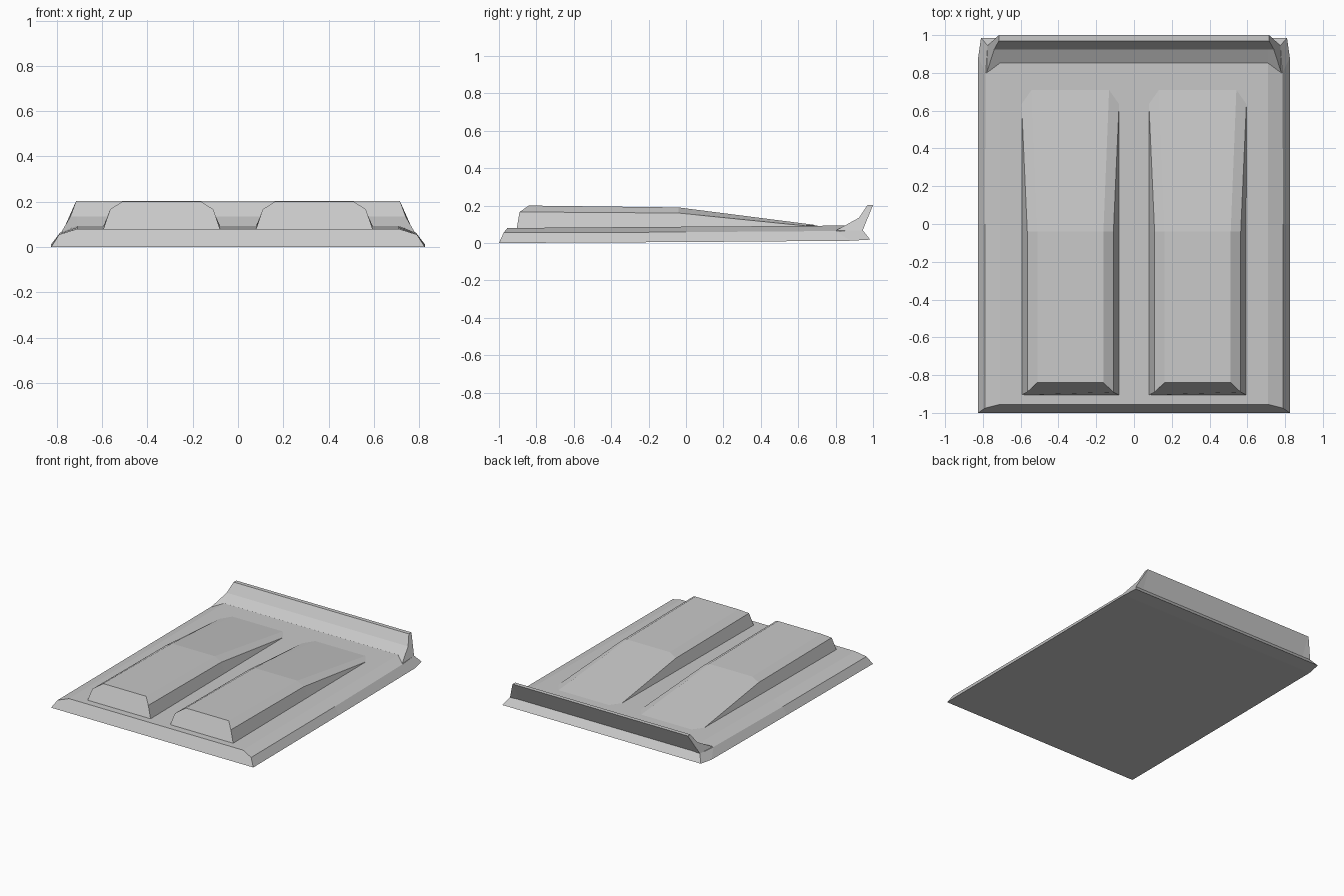
import bpy
import bmesh

cube = bpy.data.objects.get("Cube")
if cube:
    bpy.data.objects.remove(cube)

grey = bpy.data.materials.new("plain grey")
grey.use_nodes = True
colour = (0.58, 0.58, 0.58, 1)
grey.diffuse_color = colour
grey.node_tree.nodes["Principled BSDF"].inputs["Base Color"].default_value = colour


def loft(name, rings):
    """Skin a list of closed cross-sections and cap both ends."""
    bm = bmesh.new()
    loops = [[bm.verts.new(p) for p in ring] for ring in rings]
    n = len(loops[0])
    for a, b in zip(loops, loops[1:]):
        for i in range(n):
            j = (i + 1) % n
            bm.faces.new((a[i], a[j], b[j], b[i]))
    bm.faces.new(loops[0])
    bm.faces.new(loops[-1])
    bmesh.ops.remove_doubles(bm, verts=bm.verts, dist=0.0005)
    bmesh.ops.recalc_face_normals(bm, faces=bm.faces)
    mesh = bpy.data.meshes.new(name)
    bm.to_mesh(mesh)
    bm.free()
    mesh.materials.append(grey)
    obj = bpy.data.objects.new(name, mesh)
    bpy.context.collection.objects.link(obj)
    return obj


def symmetric(half, centre=0):
    """Close a half section (half width, y, z) with its mirrored side."""
    return ([(centre + x, y, z) for x, y, z in half]
            + [(centre - x, y, z) for x, y, z in reversed(half)])


# Panel with bevelled sides, a raked front and a drooping rear lip
loft("panel", [symmetric(s) for s in (
    [(0.825, -1.0, 0), (0.79, -0.975, 0.055), (0.71, -0.955, 0.08)],
    [(0.825, 0.0, 0.005), (0.79, 0.0, 0.058), (0.71, 0.0, 0.087)],
    [(0.825, 0.88, 0.012), (0.785, 0.8, 0.064), (0.71, 0.85, 0.093)],
    [(0.81, 0.985, 0.018), (0.775, 0.945, 0.068), (0.71, 0.94, 0.072)],
)])

# Two raised scoops that fade into the panel toward the rear
for side, sign in (("left", 1), ("right", -1)):
    loft(side + "_scoop", [symmetric(s, sign * 0.337) for s in (
        [(0.258, -0.905, 0.077), (0.228, -0.89, 0.166), (0.175, -0.84, 0.2)],
        [(0.258, -0.04, 0.084), (0.228, -0.04, 0.16), (0.175, -0.04, 0.19)],
        [(0.258, 0.635, 0.088), (0.258, 0.635, 0.092), (0.205, 0.71, 0.094)],
    )])


# Rear spoiler with flared ends
def spoiler_end(s):
    return [(s * x, y, z) for x, y, z in (
        (0.78, 0.80, 0.066), (0.74, 0.925, 0.135), (0.715, 0.97, 0.203),
        (0.715, 1.0, 0.203), (0.775, 0.945, 0.068))]


def spoiler_section(s):
    return [(s * 0.71, y, z) for y, z in (
        (0.85, 0.092), (0.925, 0.135), (0.97, 0.203),
        (1.0, 0.203), (0.942, 0.07))]


loft("rear_spoiler", [spoiler_end(-1), spoiler_section(-1),
                      spoiler_section(1), spoiler_end(1)])
